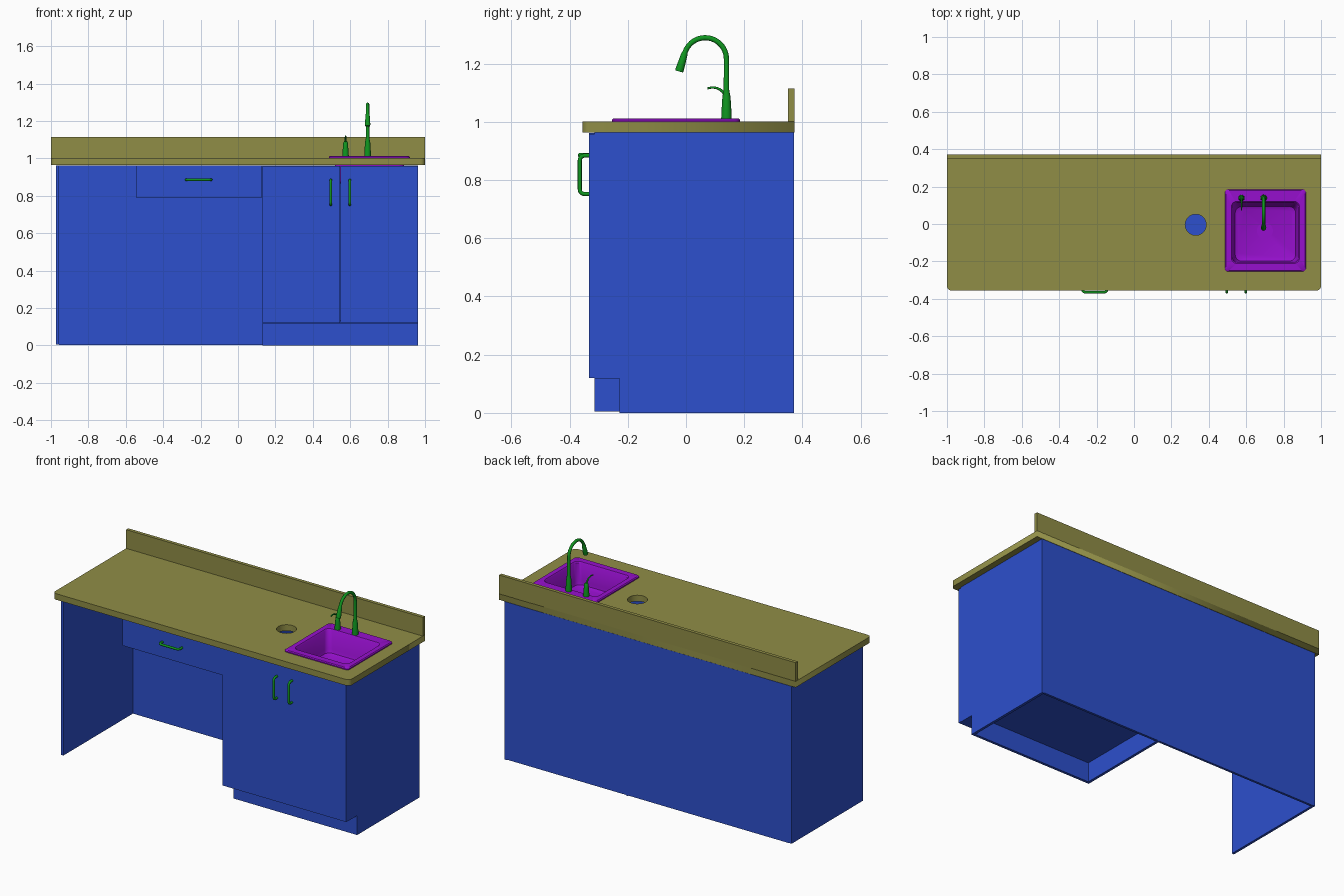
import bpy, bmesh
from math import sin, cos, pi, radians

if "Cube" in bpy.data.objects:
    bpy.data.objects.remove(bpy.data.objects["Cube"])


def material(name, rgb):
    m = bpy.data.materials.new(name)
    m.diffuse_color = (*rgb, 1)
    m.use_nodes = True
    m.node_tree.nodes["Principled BSDF"].inputs["Base Color"].default_value = m.diffuse_color
    return m


OLIVE = material("worktop_olive", (0.28, 0.27, 0.062))
BLUE = material("cabinet_blue", (0.026, 0.08, 0.61))
GREEN = material("fitting_green", (0.005, 0.305, 0.014))
PURPLE = material("sink_purple", (0.305, 0.005, 0.61))


def add(name, mesh, mat, smooth=False):
    ob = bpy.data.objects.new(name, mesh)
    bpy.context.collection.objects.link(ob)
    mesh.materials.clear()
    mesh.materials.append(mat)
    if smooth:
        bpy.ops.object.select_all(action='DESELECT')
        ob.select_set(True)
        bpy.context.view_layer.objects.active = ob
        bpy.ops.object.shade_smooth_by_angle(angle=radians(40))
    return ob


def from_bmesh(name, bm, mat, smooth=False):
    bmesh.ops.recalc_face_normals(bm, faces=bm.faces)
    me = bpy.data.meshes.new(name)
    bm.to_mesh(me)
    bm.free()
    return add(name, me, mat, smooth)


def from_curve(name, cu, mat, smooth=False):
    tmp = bpy.data.objects.new(name + "_curve", cu)
    bpy.context.collection.objects.link(tmp)
    deps = bpy.context.evaluated_depsgraph_get()
    me = bpy.data.meshes.new_from_object(tmp.evaluated_get(deps))
    bpy.data.objects.remove(tmp)
    bm = bmesh.new()
    bm.from_mesh(me)
    bmesh.ops.remove_doubles(bm, verts=bm.verts, dist=1e-5)
    return from_bmesh(name, bm, mat, smooth)


def prism(name, yz, x0, x1, mat):
    """Side profile in y,z extruded along x."""
    bm = bmesh.new()
    face = bm.faces.new([bm.verts.new((x0, y, z)) for y, z in yz])
    ext = bmesh.ops.extrude_face_region(bm, geom=[face])
    bmesh.ops.translate(bm, vec=(x1 - x0, 0, 0),
                        verts=[g for g in ext['geom'] if isinstance(g, bmesh.types.BMVert)])
    return from_bmesh(name, bm, mat)


def box(name, x0, x1, y0, y1, z0, z1, mat):
    return prism(name, [(y0, z0), (y1, z0), (y1, z1), (y0, z1)], x0, x1, mat)


def tube(name, pts, mat):
    """Round bar through points (x, y, z, radius)."""
    cu = bpy.data.curves.new(name, 'CURVE')
    cu.dimensions = '3D'
    cu.bevel_depth = 1.0
    cu.bevel_resolution = 4
    cu.use_fill_caps = True
    sp = cu.splines.new('POLY')
    sp.points.add(len(pts) - 1)
    for p, (x, y, z, r) in zip(sp.points, pts):
        p.co = (x, y, z, 1)
        p.radius = r
    return from_curve(name, cu, mat, True)


def rounded_rect(x0, x1, y0, y1, radii, n=6):
    """Corners in order: right back, left back, left front, right front."""
    out = []
    corners = [(x1, y1, -1, -1), (x0, y1, 1, -1), (x0, y0, 1, 1), (x1, y0, -1, 1)]
    for k, ((cx, cy, sx, sy), r) in enumerate(zip(corners, radii)):
        if r == 0:
            out.append((cx, cy))
            continue
        for i in range(n + 1):
            a = pi / 2 * (k + i / n)
            out.append((cx + sx * r + r * cos(a), cy + sy * r + r * sin(a)))
    return out


# Worktop with rounded front corners, sink cut-out and round waste hole
top = bpy.data.curves.new("worktop", 'CURVE')
top.dimensions = '2D'
top.fill_mode = 'BOTH'
top.extrude = 0.0185
outlines = [rounded_rect(-1, 1, -0.356, 0.372, (0, 0, 0.025, 0.025)),
            rounded_rect(0.512, 0.893, -0.218, 0.13, (0.03,) * 4),
            [(0.33 + 0.056 * cos(i * pi / 20), -0.004 + 0.056 * sin(i * pi / 20)) for i in range(40)]]
for loop in outlines:
    sp = top.splines.new('POLY')
    sp.points.add(len(loop) - 1)
    for p, (x, y) in zip(sp.points, loop):
        p.co = (x, y, 0, 1)
    sp.use_cyclic_u = True
worktop = from_curve("worktop", top, OLIVE)
worktop.location.z = 0.9825
box("backsplash", -1, 1, 0.351, 0.372, 1.0, 1.115, OLIVE)

# Carcass panels
TOP, FRONT, DOOR, BACK = 0.963, -0.314, -0.334, 0.371
notched = [(-0.228, 0), (BACK, 0), (BACK, TOP), (FRONT, TOP), (FRONT, 0.118), (-0.228, 0.118)]
prism("cabinet_right_side", notched, 0.947, 0.963, BLUE)
prism("cabinet_left_side", notched, 0.13, 0.146, BLUE)
box("desk_left_side", -0.972, -0.957, FRONT, BACK, 0.004, TOP, BLUE)
box("back_panel", -0.957, 0.947, 0.357, BACK, 0.003, TOP, BLUE)
box("cabinet_floor", 0.146, 0.947, FRONT, 0.357, 0.118, 0.134, BLUE)
box("toe_kick", 0.146, 0.947, -0.228, -0.212, 0, 0.118, BLUE)

# Doors
box("left_door", 0.13, 0.546, DOOR, FRONT, 0.12, 0.959, BLUE)
box("right_door", 0.548, 0.963, DOOR, FRONT, 0.12, 0.959, BLUE)

# Drawer: front plus open tray
box("drawer_front", -0.545, 0.128, DOOR, FRONT, 0.792, 0.961, BLUE)
box("drawer_base", -0.53, 0.115, FRONT, 0.25, 0.8, 0.812, BLUE)
box("drawer_back", -0.518, 0.103, 0.238, 0.25, 0.812, 0.94, BLUE)
for side, x in (("left", -0.53), ("right", 0.103)):
    box(f"drawer_{side}_side", x, x + 0.012, FRONT, 0.25, 0.812, 0.94, BLUE)


# Bar handles: U-shaped path with rounded corners
def handle(name, cx, cz, vertical):
    half, r, y = 0.066, 0.016, -0.365
    end = [(half, DOOR)]
    for i in range(6):
        a = pi / 2 * i / 5
        end.append((half - r + r * cos(a), y + r - r * sin(a)))
    path = end + [(-u, v) for u, v in reversed(end)]
    tube(name, [(cx, v, cz + u, 0.007) if vertical else (cx + u, v, cz, 0.007)
                for u, v in path], GREEN)


handle("left_door_handle", 0.496, 0.818, True)
handle("right_door_handle", 0.598, 0.818, True)
handle("drawer_handle", -0.21, 0.886, False)

# Sink: rounded rectangles lofted from the underside, over the rim, into the basin
sections = [  # x0, x1, y0, y1, corner radius, z
    (0.54, 0.865, -0.2, 0.09, 0.03, 0.866),
    (0.522, 0.883, -0.21, 0.118, 0.03, 0.88),
    (0.516, 0.889, -0.214, 0.126, 0.03, 1.0),
    (0.486, 0.919, -0.254, 0.185, 0.018, 1.0),
    (0.486, 0.919, -0.254, 0.185, 0.018, 1.007),
    (0.491, 0.914, -0.249, 0.18, 0.018, 1.012),
    (0.520, 0.885, -0.211, 0.121, 0.03, 1.012),
    (0.525, 0.880, -0.206, 0.116, 0.03, 1.006),
    (0.535, 0.870, -0.201, 0.1, 0.032, 0.9),
    (0.541, 0.864, -0.198, 0.093, 0.034, 0.88),
    (0.556, 0.849, -0.183, 0.078, 0.034, 0.872)]
bm = bmesh.new()
rings = [[bm.verts.new((x, y, z)) for x, y in rounded_rect(x0, x1, y0, y1, (r,) * 4)]
         for x0, x1, y0, y1, r, z in sections]
for a, b in zip(rings, rings[1:]):
    for i in range(len(a)):
        j = (i + 1) % len(a)
        bm.faces.new((a[i], a[j], b[j], b[i]))
bm.faces.new(rings[0])
bm.faces.new(rings[-1])
from_bmesh("sink", bm, PURPLE, True)
bm = bmesh.new()
bmesh.ops.create_cone(bm, cap_ends=True, segments=32, radius1=0.043, radius2=0.043, depth=0.012)
bmesh.ops.translate(bm, verts=bm.verts, vec=(0.7, -0.036, 0.868))
from_bmesh("sink_drain", bm, PURPLE, True)

# Faucet: tapered base, gooseneck and flared spray head
FX = 0.693
neck = [(FX, 0.139, z, r) for z, r in
        ((1.01, 0.018), (1.03, 0.0175), (1.085, 0.014), (1.11, 0.0095), (1.215, 0.009))]
for i in range(1, 17):
    a = radians(162) * i / 16
    neck.append((FX, 0.066 + 0.073 * cos(a), 1.216 + 0.073 * sin(a), 0.009))
neck += [(FX, -0.0055, 1.233, 0.011), (FX, -0.021, 1.182, 0.0145), (FX, -0.0235, 1.173, 0.0135)]
tube("faucet", neck, GREEN)

# Soap dispenser: tapered body with a thin curved spout
SX = 0.575
tube("dispenser_body", [(SX, 0.139, z, r) for z, r in
                        ((1.01, 0.0175), (1.04, 0.016), (1.06, 0.014), (1.085, 0.012),
                         (1.092, 0.007))], GREEN)
spout = [(SX, 0.139, 1.085, 0.006)]
for i in range(9):
    a = radians(20 + 95 * i / 8)
    spout.append((SX, 0.092 + 0.044 * cos(a), 1.078 + 0.04 * sin(a), 0.005 - 0.0002 * i))
tube("dispenser_spout", spout, GREEN)
